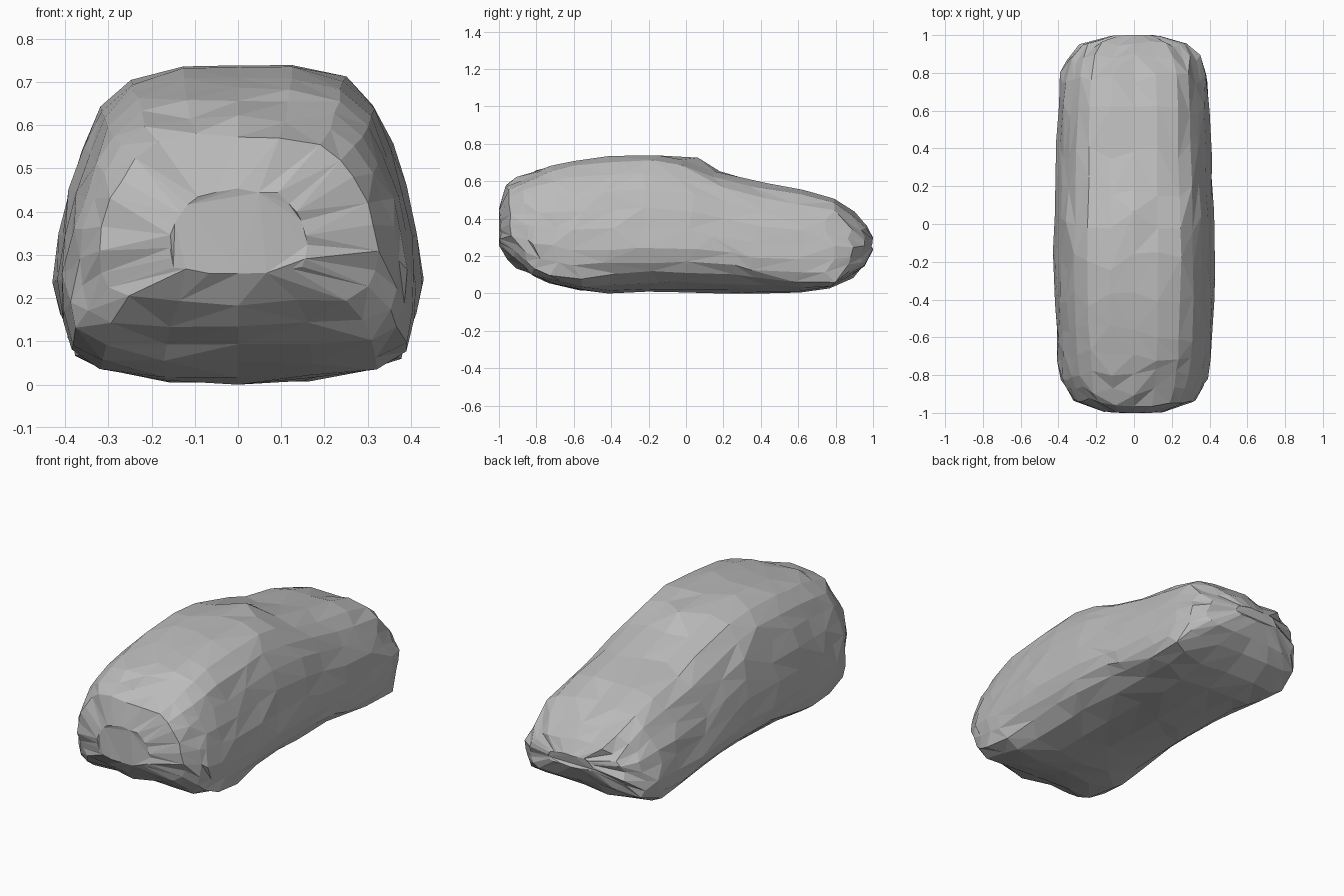
import bpy
import bmesh
import random

random.seed(4)
cube = bpy.data.objects.get("Cube")
if cube:
    bpy.data.objects.remove(cube, do_unlink=True)

stone = bpy.data.materials.new("stone_grey")
stone.use_nodes = True
colour = (0.5, 0.5, 0.5, 1)
stone.diffuse_color = colour
stone.node_tree.nodes["Principled BSDF"].inputs["Base Color"].default_value = colour

# Stations along the body: y, half width, bottom, top, undercut of the lower edge
STATIONS = [
    (-1.0, 0.16, 0.26, 0.45, 0), (-0.955, 0.325, 0.19, 0.58, 0),
    (-0.89, 0.37, 0.14, 0.62, -0.3), (-0.8, 0.39, 0.09, 0.66, -0.3),
    (-0.7, 0.405, 0.05, 0.69, -0.3), (-0.58, 0.415, 0.015, 0.715, 0),
    (-0.4, 0.425, 0.005, 0.738, 0.7), (-0.2, 0.43, 0.005, 0.745, 1),
    (0, 0.428, 0.01, 0.722, 1), (0.2, 0.418, 0.005, 0.658, 1.1),
    (0.4, 0.412, 0, 0.598, 1.1), (0.6, 0.405, 0.005, 0.555, 0.4),
    (0.77, 0.39, 0.035, 0.508, -0.5), (0.89, 0.36, 0.09, 0.435, -0.3),
    (0.96, 0.29, 0.15, 0.37, 0), (1.0, 0.14, 0.24, 0.30, 0)]

# Half cross-section: width share, height share, from below to above
SECTION = [(0.42, 0.005), (0.77, 0.03), (0.94, 0.09), (0.99, 0.19),
           (1, 0.32), (0.97, 0.47), (0.92, 0.61), (0.84, 0.74),
           (0.74, 0.86), (0.58, 0.95), (0.3, 0.99)]
UNDERCUT = [(-0.04, 0.015), (-0.07, 0.045), (-0.06, 0.06), (-0.025, 0.03)]


def ring_points(station):
    """Closed cross-section at one station, bowed inward near the ends."""
    y, half, low, high, cut = station
    side = []
    for i, (u, v) in enumerate(SECTION):
        if i < len(UNDERCUT):
            u += UNDERCUT[i][0] * cut
            v += UNDERCUT[i][1] * cut
        side.append((u * half, low + v * (high - low)))
    loop = [(0, low)] + side + [(0, high)] + [(-x, z) for x, z in reversed(side)]
    bow = 0.35 * max(0, abs(y) - 0.8) / 0.2 * (-1 if y > 0 else 1)
    return [(x, y + bow * x * x, z) for x, z in loop]


def chip(co):
    """Slight irregular shift, fading out towards the ends."""
    slide = 0.07 * max(0, 1 - abs(co[1])) ** 0.5
    return (co[0] * random.uniform(0.975, 1.008),
            co[1] + random.uniform(-slide, slide),
            max(0, co[2] + random.uniform(-0.008, 0.005)))


# Boulder: lofted rings, closed at the ends, with chipped triangular facets
bm = bmesh.new()
rings = [[bm.verts.new(chip(p)) for p in ring_points(s)] for s in STATIONS]
count = len(rings[0])
for a, b in zip(rings, rings[1:]):
    for i in range(count):
        j = (i + 1) % count
        if random.random() < 0.5:
            bm.faces.new((a[i], a[j], b[j]))
            bm.faces.new((a[i], b[j], b[i]))
        else:
            bm.faces.new((a[i], a[j], b[i]))
            bm.faces.new((a[j], b[j], b[i]))
caps = [bm.faces.new(rings[0]), bm.faces.new(rings[-1])]
bmesh.ops.triangulate(bm, faces=caps)
bmesh.ops.recalc_face_normals(bm, faces=bm.faces)

mesh = bpy.data.meshes.new("boulder")
bm.to_mesh(mesh)
bm.free()
mesh.materials.append(stone)
boulder = bpy.data.objects.new("boulder", mesh)
bpy.context.collection.objects.link(boulder)
